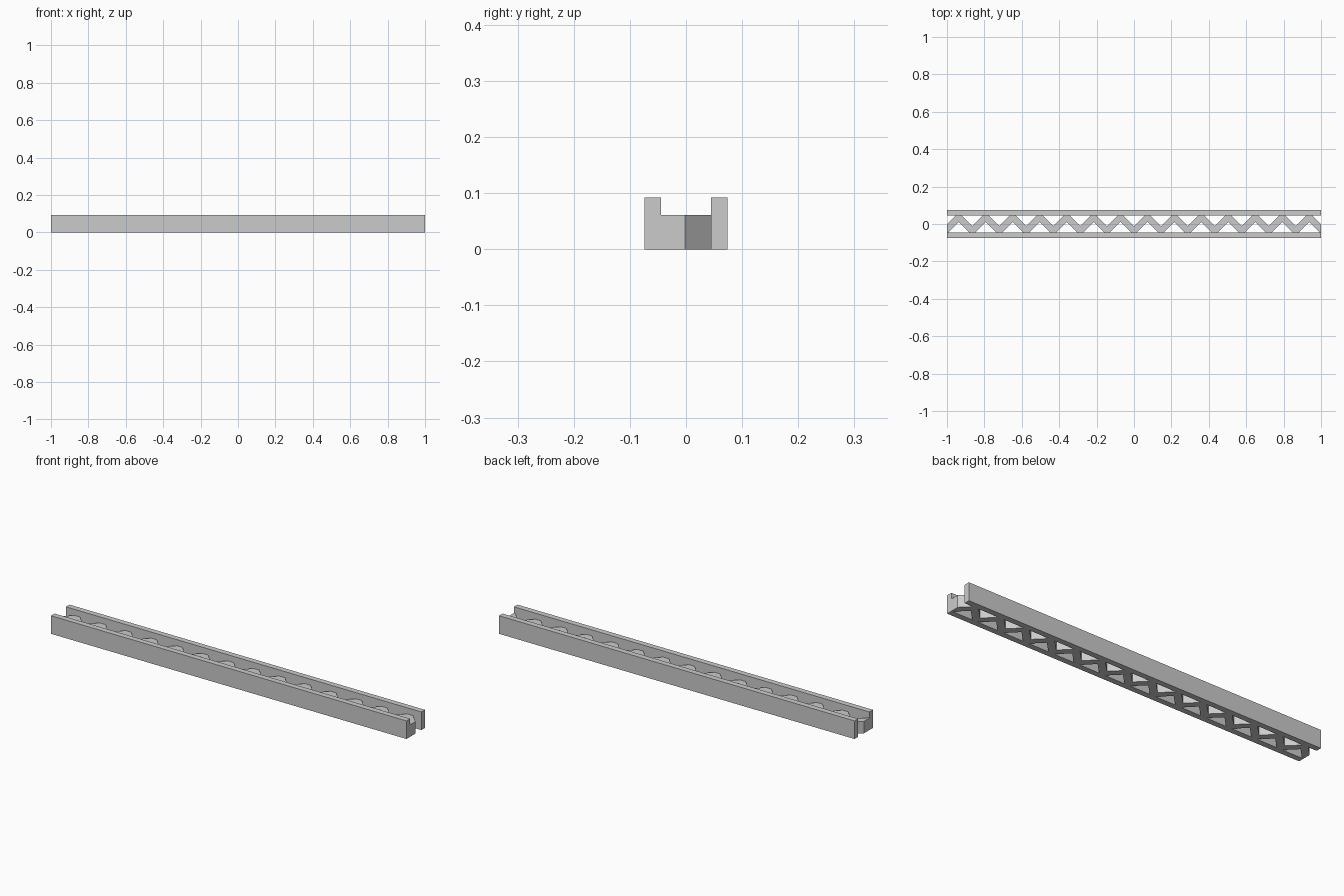
import bpy
import bmesh

cube = bpy.data.objects.get("Cube")
if cube:
    bpy.data.objects.remove(cube, do_unlink=True)

# Overall sizes
HALF_LENGTH = 1.0
HALF_WIDTH = 0.074
CHANNEL = 0.045        # inner face of each rail
RAIL_HEIGHT = 0.092
LACING_HEIGHT = 0.061
PERIODS = 14
OVERRUN = 0.009        # the lacing pattern is trimmed at the ends
NOTCH = 0.011          # how far each triangular opening passes the centre line

grey = bpy.data.materials.new("plain grey")
grey.use_nodes = True
colour = (0.6, 0.6, 0.6, 1)
grey.diffuse_color = colour
grey.node_tree.nodes["Principled BSDF"].inputs["Base Color"].default_value = colour


def extrude_outline(name, outline, height):
    """Raise a flat outline from the ground into a solid prism."""
    bm = bmesh.new()
    face = bm.faces.new([bm.verts.new((x, y, 0)) for x, y in outline])
    raised = bmesh.ops.extrude_face_region(bm, geom=[face])["geom"]
    verts = [v for v in raised if isinstance(v, bmesh.types.BMVert)]
    bmesh.ops.translate(bm, vec=(0, 0, height), verts=verts)
    bmesh.ops.recalc_face_normals(bm, faces=bm.faces[:])
    mesh = bpy.data.meshes.new(name)
    bm.to_mesh(mesh)
    bm.free()
    mesh.materials.append(grey)
    obj = bpy.data.objects.new(name, mesh)
    bpy.context.collection.objects.link(obj)
    return obj


# Two long side rails
for name, side in (("front_rail", -1), ("back_rail", 1)):
    inner, outer = side * CHANNEL, side * HALF_WIDTH
    extrude_outline(name, [(-HALF_LENGTH, inner), (HALF_LENGTH, inner),
                           (HALF_LENGTH, outer), (-HALF_LENGTH, outer)], RAIL_HEIGHT)

# Zigzag lacing between the rails, with 45 degree legs
start = -HALF_LENGTH - OVERRUN
period = -2 * start / PERIODS
half_flat = period / 2 - CHANNEL - NOTCH
end_y = OVERRUN - NOTCH

upper = [(-HALF_LENGTH, end_y)]
lower = [(-HALF_LENGTH, -CHANNEL)]
for i in range(PERIODS):
    valley = start + i * period
    peak = valley + period / 2
    if i:
        upper.append((valley, -NOTCH))
        lower.append((valley - half_flat, -CHANNEL))
    upper += [(peak - half_flat, CHANNEL), (peak + half_flat, CHANNEL)]
    lower += [(valley + half_flat, -CHANNEL), (peak, NOTCH)]
lower += [(-start - half_flat, -CHANNEL), (HALF_LENGTH, -CHANNEL)]
upper.append((HALF_LENGTH, end_y))

extrude_outline("zigzag_lacing", lower + upper[::-1], LACING_HEIGHT)
